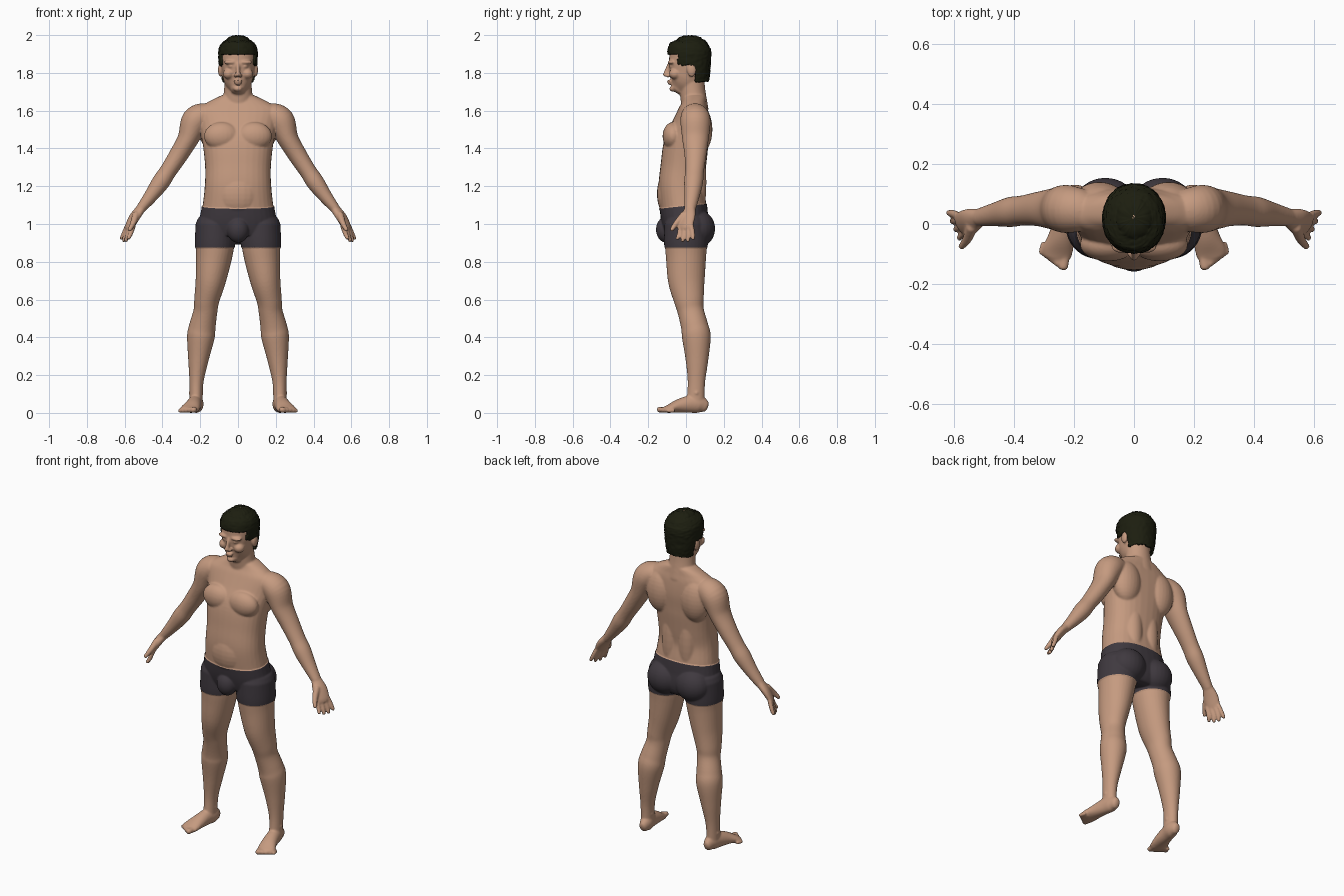
import bpy, bmesh, math, random
from mathutils import Vector, Matrix

random.seed(4)
default_cube = bpy.data.objects.get("Cube")
if default_cube:
    bpy.data.objects.remove(default_cube, do_unlink=True)

X_AXIS, Y_AXIS = Vector((1, 0, 0)), Vector((0, 1, 0))


def make_material(name, color):
    material = bpy.data.materials.new(name)
    material.use_nodes = True
    material.diffuse_color = (*color, 1)
    shader = material.node_tree.nodes["Principled BSDF"]
    shader.inputs["Base Color"].default_value = (*color, 1)
    shader.inputs["Roughness"].default_value = 0.7
    return material


def spline(rows, steps):
    """Smooth in-between rows through the given ones."""
    rows = [Vector(row) for row in rows]
    result = []
    for i in range(len(rows) - 1):
        p, q = rows[i], rows[i + 1]
        before = rows[i - 1] if i else p
        after = rows[i + 2] if i + 2 < len(rows) else q
        m, n = (q - before) / 2, (after - p) / 2
        for k in range(steps):
            t = k / steps
            h = t * t * (3 - 2 * t)
            result.append(p * (1 - h) + q * h
                          + m * (t * (1 - t) ** 2) - n * (t * t * (1 - t)))
    return result + [rows[-1]]


def tube(bm, rows, hint=X_AXIS, power=2.0, steps=6, sides=32, cap=0.6):
    """Loft rows of (x, y, z, radius along hint, other radius), with rounded ends."""
    path = spline(rows, steps)
    centres = [Vector(row[:3]) for row in path]
    rings = []

    def add_ring(centre, axis, a, b):
        u = (hint - axis * hint.dot(axis)).normalized()
        v = axis.cross(u)
        ring = []
        for k in range(sides):
            angle = math.tau * k / sides
            c, s = math.cos(angle), math.sin(angle)
            c = math.copysign(abs(c) ** (2 / power), c)
            s = math.copysign(abs(s) ** (2 / power), s)
            ring.append(bm.verts.new(centre + u * (a * c) + v * (b * s)))
        rings.append(ring)

    def add_cap(index, axis, sign, angles):
        a, b = path[index][3:5]
        for angle in angles:
            shift = axis * (sign * cap * min(a, b) * math.sin(angle))
            shrink = math.cos(angle)
            add_ring(centres[index] + shift, axis, a * shrink, b * shrink)

    last = len(path) - 1
    axes = [(centres[min(i + 1, last)] - centres[max(i - 1, 0)]).normalized()
            for i in range(last + 1)]
    add_cap(0, axes[0], -1, (1.4, 1.0, 0.5))
    for row, centre, axis in zip(path, centres, axes):
        add_ring(centre, axis, row[3], row[4])
    add_cap(last, axes[last], 1, (0.5, 1.0, 1.4))
    for lower, upper in zip(rings, rings[1:]):
        for k in range(sides):
            j = (k + 1) % sides
            bm.faces.new((lower[k], lower[j], upper[j], upper[k]))
    bm.faces.new(rings[0][::-1])
    bm.faces.new(rings[-1])


def ball(bm, centre, radii):
    matrix = Matrix.Translation(centre) @ Matrix.Diagonal((*radii, 1))
    bmesh.ops.create_uvsphere(bm, u_segments=24, v_segments=16, radius=1, matrix=matrix)


def column(bm, rows, **options):
    """Upright loft on the centre line from rows of (z, y, half width, half depth)."""
    tube(bm, [(0, y, z, a, b) for z, y, a, b in rows], **options)


def new_object(name, bm, materials):
    mesh = bpy.data.meshes.new(name)
    bm.to_mesh(mesh)
    bm.free()
    obj = bpy.data.objects.new(name, mesh)
    bpy.context.collection.objects.link(obj)
    for material in materials:
        mesh.materials.append(material)
    mesh.polygons.foreach_set("use_smooth", [True] * len(mesh.polygons))
    return obj


skin = make_material("skin", (0.56, 0.325, 0.215))
cloth = make_material("dark shorts", (0.05, 0.041, 0.05))
hair_color = make_material("black hair", (0.012, 0.013, 0.005))

bm = bmesh.new()

# Left arm and palm
tube(bm, [(.17, .045, 1.58, .07, .065), (.225, .05, 1.545, .08, .075),
          (.265, .05, 1.45, .07, .056), (.315, .05, 1.365, .058, .05),
          (.37, .045, 1.28, .05, .045), (.41, .04, 1.22, .05, .047),
          (.46, .032, 1.15, .04, .037), (.515, .022, 1.08, .03, .026)], Y_AXIS)
across_palm = Vector((0.5, 0.85, 0))
tube(bm, [(.515, .022, 1.08, .03, .024), (.545, .01, 1.04, .043, .023),
          (.57, 0, .995, .042, .018), (.58, -.003, .975, .033, .013)], across_palm)

# Fingers and thumb
for f in (-1.5, -0.5, 0.5, 1.5):
    tube(bm, [(.57 + .011 * f, .019 * f, .99, .013, .013),
              (.588 + .012 * f, .024 * f, .945, .0125, .0125),
              (.6 + .012 * f, -.005 + .028 * f, .908 + .006 * f * f, .01, .01)], sides=12)
tube(bm, [(.54, -.01, 1.05, .02, .02), (.555, -.05, 1.005, .016, .016),
          (.575, -.076, .968, .011, .011)], sides=12)

# Left leg, kneecap and buttock
tube(bm, [(.12, 0, 1.0, .1, .11), (.122, 0, .9, .103, .112), (.128, 0, .82, .095, .106),
          (.145, .002, .7, .08, .097), (.165, .015, .6, .067, .08),
          (.172, .025, .54, .063, .07), (.188, .045, .46, .07, .072),
          (.197, .055, .4, .073, .076), (.21, .058, .28, .054, .06),
          (.22, .055, .16, .037, .046), (.222, .05, .05, .034, .048)])
ball(bm, (.168, -.022, .57), (.036, .03, .05))
ball(bm, (.095, .065, .975), (.1, .085, .095))

# Left foot and toes
tube(bm, [(.217, .103, .035, .024, .032), (.218, .07, .046, .036, .046),
          (.228, .02, .046, .038, .046), (.24, -.04, .036, .044, .036),
          (.255, -.09, .022, .051, .022), (.262, -.112, .017, .045, .016)])
for i in range(5):
    r = .017 - .0015 * i
    tube(bm, [(.228 + .018 * i, -.09 + .006 * i, r, r, r),
              (.236 + .018 * i, -.145 + .012 * i, r, r, r * .9)], sides=12)

# Left chest, shoulder blade, back muscle and ankle bones
ball(bm, (.085, -.068, 1.465), (.095, .056, .075))
ball(bm, (.115, .072, 1.5), (.09, .068, .13))
ball(bm, (.055, .058, 1.22), (.055, .05, .22))
ball(bm, (.222, .055, .105), (.04, .02, .02))

# Left side of the face: ear, brow, cheek, eye, nostril
ball(bm, (.094, .03, 1.815), (.012, .024, .036))
ball(bm, (.04, -.077, 1.856), (.036, .02, .011))
ball(bm, (.05, -.058, 1.795), (.03, .032, .028))
ball(bm, (.036, -.072, 1.835), (.018, .018, .011))
ball(bm, (.013, -.096, 1.786), (.011, .014, .01))

# Mirror everything so far to the right
copied = bmesh.ops.duplicate(bm, geom=bm.verts[:] + bm.edges[:] + bm.faces[:])["geom"]
for item in copied:
    if isinstance(item, bmesh.types.BMVert):
        item.co.x *= -1
bmesh.ops.reverse_faces(bm, faces=[g for g in copied if isinstance(g, bmesh.types.BMFace)])

# Torso and neck
column(bm, [(.92, .005, .12, .08), (.95, .01, .2, .11), (1.02, -.005, .2, .12),
            (1.1, -.015, .187, .122), (1.2, -.025, .176, .12), (1.3, -.015, .174, .12),
            (1.42, 0, .186, .118), (1.52, .025, .205, .1), (1.6, .04, .22, .08),
            (1.645, .045, .16, .065), (1.675, .045, .1, .06)], power=2.3, cap=0.2)
column(bm, [(1.6, .05, .09, .07), (1.7, .035, .075, .068), (1.78, .03, .07, .066)])
ball(bm, (0, -.07, 1.16), (.13, .084, .14))
ball(bm, (0, -.105, .97), (.055, .05, .065))

# Head, nose, lips and chin
column(bm, [(1.715, -.04, .04, .042), (1.74, -.022, .064, .07), (1.77, -.005, .078, .09),
            (1.81, .008, .085, .1), (1.86, .012, .091, .102), (1.92, .016, .09, .1),
            (1.955, .02, .07, .08), (1.97, .02, .045, .055)], power=2.2)
tube(bm, [(0, -.087, 1.85, .009, .01), (0, -.1, 1.815, .01, .012),
          (0, -.11, 1.788, .014, .013)], sides=16)
ball(bm, (0, -.088, 1.757), (.025, .014, .006))
ball(bm, (0, -.085, 1.744), (.021, .014, .007))
ball(bm, (0, -.068, 1.716), (.024, .02, .016))

# Fuse the parts into one smooth body
parts = new_object("body_parts", bm, [])
remesh = parts.modifiers.new("fuse", "REMESH")
remesh.mode, remesh.voxel_size = "VOXEL", 0.0055
soften = parts.modifiers.new("soften", "SMOOTH")
soften.factor, soften.iterations = 0.5, 5
fused = parts.evaluated_get(bpy.context.evaluated_depsgraph_get())
bm = bmesh.new()
bm.from_mesh(fused.to_mesh())
fused.to_mesh_clear()
bpy.data.objects.remove(parts, do_unlink=True)

# Shorts: cut the waist and hem lines, then colour and raise what lies between
waist, hem = Vector((0, 0, 1.095)), Vector((0, 0, 0.877))
slope = Vector((0, -0.1, 1))
for point, normal in ((waist, slope), (hem, Vector((0, 0, 1)))):
    bmesh.ops.bisect_plane(bm, geom=bm.verts[:] + bm.edges[:] + bm.faces[:],
                           plane_co=point, plane_no=normal)
bm.normal_update()
raised = set()
for face in bm.faces:
    face.material_index = 0
    c = face.calc_center_median()
    if abs(c.x) < 0.4 and c.z > hem.z and (c - waist).dot(slope) < 0:
        face.material_index = 1
        raised.update(face.verts)
for vert in raised:
    vert.co += vert.normal * 0.004
new_object("body_and_shorts", bm, [skin, cloth])

# Cropped hair: a rough shell trimmed along the hairline
bm = bmesh.new()
column(bm, [(1.745, .04, .082, .082), (1.8, .032, .095, .098), (1.87, .02, .104, .115),
            (1.925, .018, .103, .114), (1.96, .02, .084, .095), (1.978, .02, .058, .066)],
       power=2.1, sides=72, steps=8, cap=0.36)


def hairline(y):
    return 1.898 if y < -0.045 else 1.84 if y < 0.05 else 1.75


bmesh.ops.delete(bm, context="FACES", geom=[
    f for f in bm.faces if f.calc_center_median().z < hairline(f.calc_center_median().y)])
bm.normal_update()
for vert in bm.verts:
    vert.co += vert.normal * random.uniform(-0.003, 0.002)
hair = new_object("hair", bm, [hair_color])
shell = hair.modifiers.new("thickness", "SOLIDIFY")
shell.thickness, shell.offset = 0.014, -1
